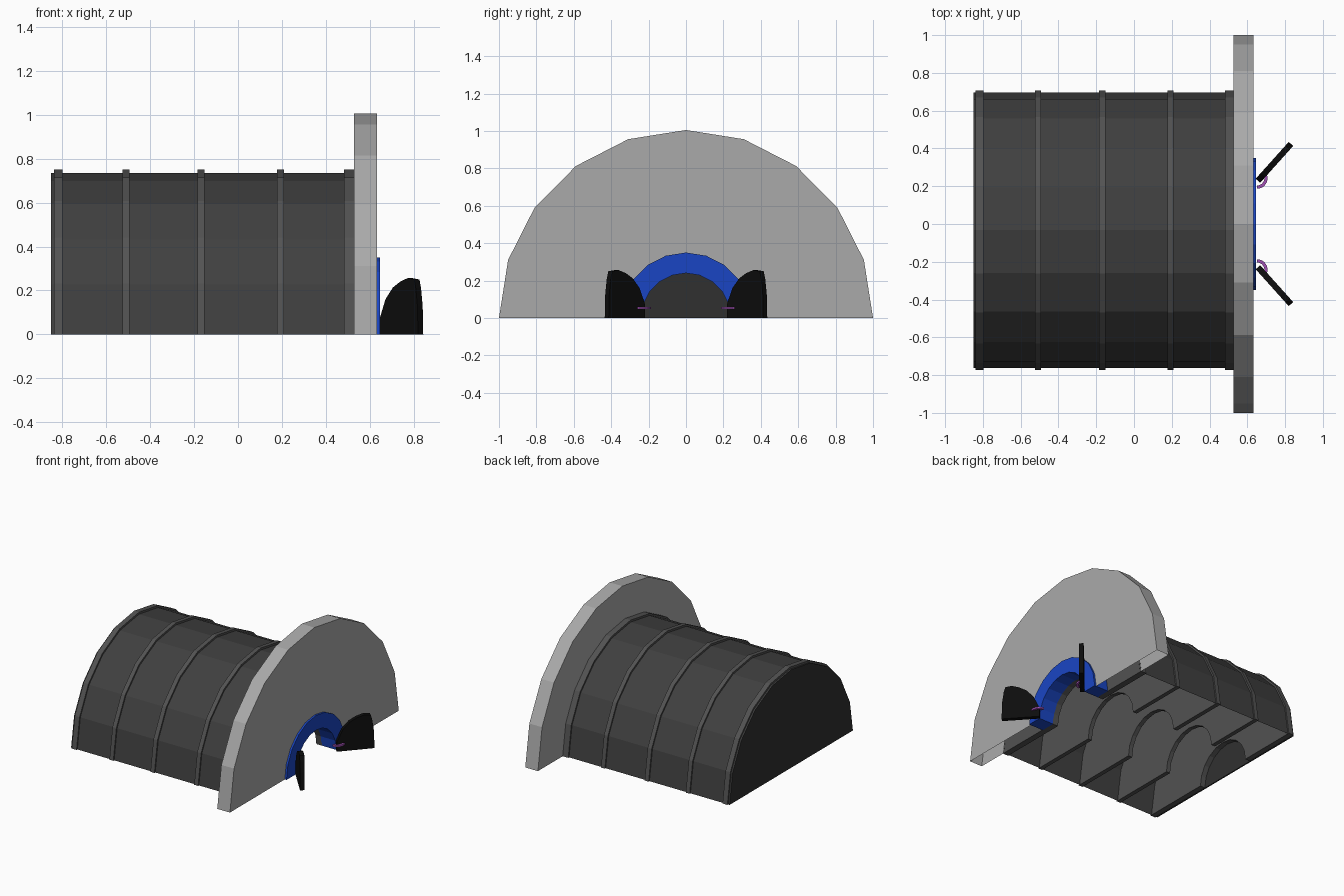
import bpy, bmesh
from math import pi, sin, cos
from mathutils import Vector

if "Cube" in bpy.data.objects:
    bpy.data.objects.remove(bpy.data.objects["Cube"])


def material(name, rgb):
    m = bpy.data.materials.new(name)
    m.diffuse_color = (*rgb, 1)
    m.use_nodes = True
    m.node_tree.nodes["Principled BSDF"].inputs["Base Color"].default_value = m.diffuse_color
    return m


LIGHT = material("light_concrete", (0.40, 0.40, 0.40))
RIB = material("rib_grey", (0.085, 0.085, 0.085))
DARK = material("barrel_grey", (0.05, 0.05, 0.05))
CAP = material("cap_grey", (0.03, 0.03, 0.03))
BLUE = material("blue", (0.01, 0.06, 0.55))
BLACK = material("black", (0.004, 0.004, 0.004))
PURPLE = material("purple", (0.35, 0.08, 0.45))


def arc(r, cy=0.0, rz=None, n=10):
    """Half ring of points (y, z) from +y over the top to -y."""
    rz = rz or r
    return [(cy + r * cos(pi * i / n), rz * sin(pi * i / n)) for i in range(n + 1)]


def prism(name, outline, place, t0, t1, mat, caps=True, skip=()):
    """Extrude an outline; place(a, b, t) maps to 3D, skip lists omitted side edges."""
    bm = bmesh.new()
    lo = [bm.verts.new(place(a, b, t0)) for a, b in outline]
    hi = [bm.verts.new(place(a, b, t1)) for a, b in outline]
    n = len(outline)
    for i in range(n):
        j = (i + 1) % n
        if i not in skip:
            bm.faces.new((lo[i], lo[j], hi[j], hi[i]))
    if caps:
        bm.faces.new(lo[::-1])
        bm.faces.new(hi)
    bmesh.ops.recalc_face_normals(bm, faces=bm.faces[:])
    me = bpy.data.meshes.new(name)
    bm.to_mesh(me)
    bm.free()
    me.materials.append(mat)
    ob = bpy.data.objects.new(name, me)
    bpy.context.collection.objects.link(ob)
    return ob


def along_x(a, b, t):
    return Vector((t, a, b))


def mirror_y(ob):
    mod = ob.modifiers.new("mirror", "MIRROR")
    mod.use_axis = (False, True, False)


# Barrel shell: open underneath, closed by the end wall
CY = -0.033
prism("barrel_shell", arc(0.73, CY, 0.735), along_x, -0.85, 0.53, DARK,
      caps=False, skip=(10,))
prism("end_wall", arc(0.73, CY, 0.735), along_x, -0.85, -0.84, CAP)

# Ribs: bulkheads with an arched passage that poke through the shell
for i, (x0, x1) in enumerate([(-0.838, -0.798), (-0.525, -0.493), (-0.185, -0.152),
                              (0.178, 0.21), (0.482, 0.529)]):
    ring = arc(0.74, CY, 0.75) + arc(0.24)[::-1]
    prism(f"rib_{i + 1}", ring, along_x, x0, x1, RIB)

# Front facade: hollow, open underneath, with the doorway cut out
prism("facade", arc(1.0, 0, 1.005) + arc(0.30)[::-1], along_x, 0.528, 0.633, LIGHT,
      skip=(10, 21))

# Blue doorway arch lining the facade
prism("door_arch", arc(0.35) + arc(0.24)[::-1], along_x, 0.526, 0.647, BLUE)

# Open doors, swung outwards
DIR = Vector((0.668, 0.744, 0))
NRM = Vector((0.744, -0.668, 0))
HINGE = Vector((0.656, 0.229, 0))
door_outline = [(0, 0.0), (0.262, 0.0), (0.258, 0.13), (0.247, 0.21), (0.236, 0.25),
                (0.19, 0.256), (0.14, 0.24), (0.09, 0.213), (0.04, 0.16), (0, 0.07)]
mirror_y(prism("door", door_outline,
               lambda a, b, t: HINGE + DIR * a + NRM * t + Vector((0, 0, b)),
               -0.016, 0.016, BLACK))

# Curved purple hinge straps
angles = [-pi / 2 + pi * 0.6 * i / 8 for i in range(9)]
strap = [(0.652 + 0.055 * cos(a), 0.242 + 0.055 * sin(a)) for a in angles]
strap += [(0.652 + 0.038 * cos(a), 0.242 + 0.038 * sin(a)) for a in reversed(angles)]
mirror_y(prism("hinge_strap", strap, lambda a, b, t: Vector((a, b, t)),
               0.047, 0.06, PURPLE))
